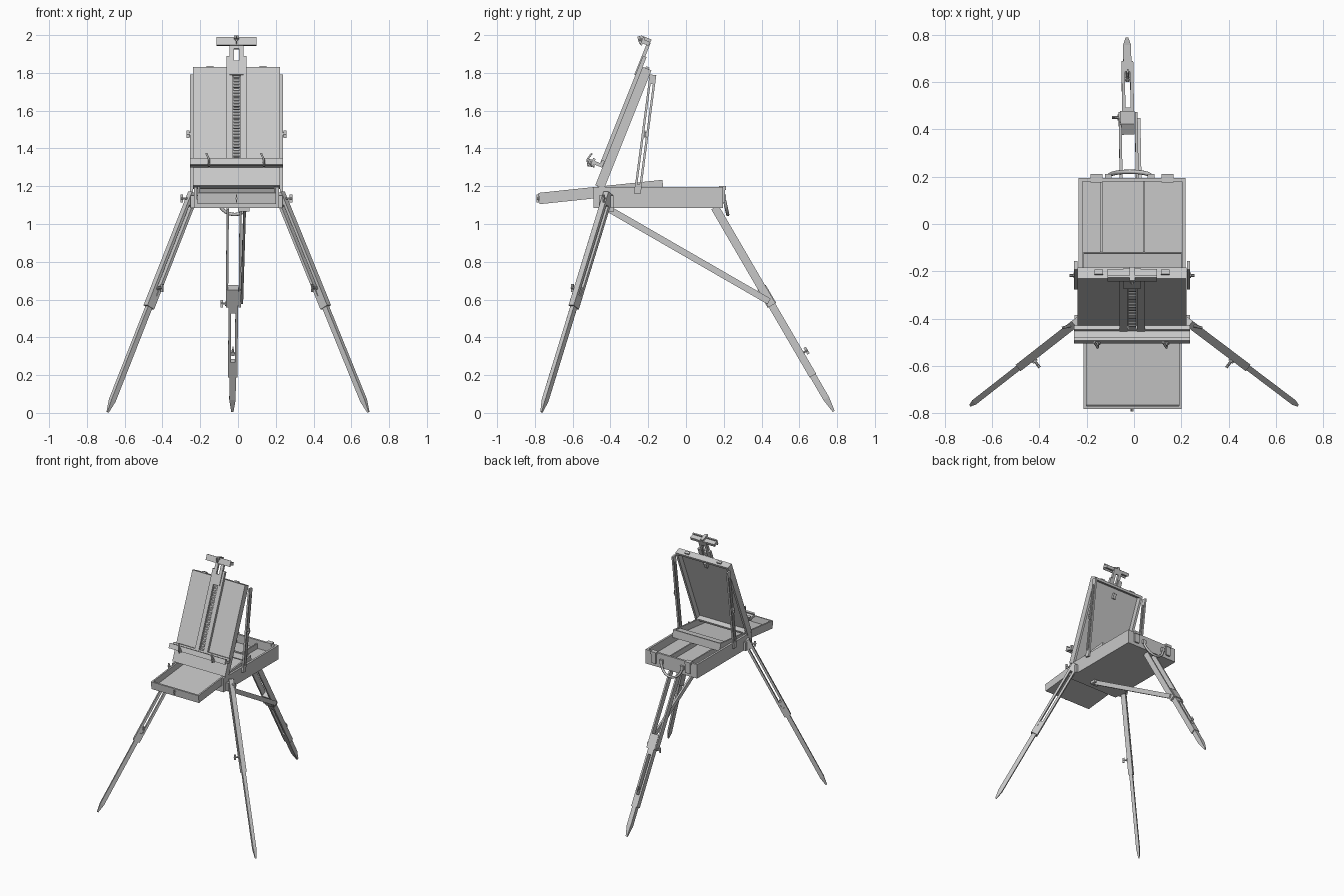
import bpy, bmesh, math
from mathutils import Matrix, Vector

cube = bpy.data.objects.get("Cube")
if cube:
    bpy.data.objects.remove(cube, do_unlink=True)

grey = bpy.data.materials.new("plain grey")
grey.use_nodes = True
tone = (0.58, 0.58, 0.58, 1)
grey.diffuse_color = tone
grey.node_tree.nodes["Principled BSDF"].inputs["Base Color"].default_value = tone

CX = -0.008  # centre line of the case


def finish(name, bm, frame):
    bmesh.ops.recalc_face_normals(bm, faces=bm.faces)
    mesh = bpy.data.meshes.new(name)
    bm.to_mesh(mesh)
    bm.free()
    mesh.materials.append(grey)
    obj = bpy.data.objects.new(name, mesh)
    obj.matrix_world = frame
    bpy.context.collection.objects.link(obj)
    return obj


def add_box(bm, x, y, z, tip=1):
    """Box from three ranges; tip scales its far z end."""
    mid = Vector([sum(r) / 2 for r in (x, y, z)])
    size = [r[1] - r[0] for r in (x, y, z)]
    made = bmesh.ops.create_cube(bm, size=1)["verts"]
    for v in made:
        k = tip if v.co.z > 0 else 1
        v.co = mid + Vector((v.co.x * size[0] * k, v.co.y * size[1] * k, v.co.z * size[2]))


def boxes(name, ranges, frame=Matrix()):
    bm = bmesh.new()
    for r in ranges:
        add_box(bm, *r)
    return finish(name, bm, frame)


def span(c, half):
    return (c - half, c + half)


def aim(a, b, wide):
    """Frame at a with z towards b and x near the wide axis."""
    a, b = Vector(a), Vector(b)
    z = (b - a).normalized()
    y = z.cross(Vector(wide)).normalized()
    rot = Matrix((y.cross(z), y, z)).transposed().to_4x4()
    return Matrix.Translation(a) @ rot, (b - a).length


def slotted(w, t, z0, z1, rail, end):
    """Two rails joined by blocks at both ends."""
    h, d = w / 2, (-t / 2, t / 2)
    return [((-h, rail - h), d, (z0, z1)), ((h - rail, h), d, (z0, z1)),
            ((rail - h, h - rail), d, (z0, z0 + end)),
            ((rail - h, h - rail), d, (z1 - end, z1))]


def wing_bolt(name, p, axis, reach=0.035):
    p, axis = Vector(p), Vector(axis)
    side = (0, 0, 1) if abs(axis.normalized().z) < 0.8 else (1, 0, 0)
    frame, _ = aim(p, p + axis, side)
    bm = bmesh.new()
    for r, z0, z1 in ((0.012, 0, 0.01), (0.006, 0, reach)):
        bmesh.ops.create_cone(bm, cap_ends=True, segments=10, radius1=r, radius2=r,
                              depth=z1 - z0, matrix=Matrix.Translation((0, 0, (z0 + z1) / 2)))
    add_box(bm, span(0, 0.02), span(0, 0.003), (reach - 0.014, reach))
    finish(name, bm, frame)


def rod(name, points, radius):
    curve = bpy.data.curves.new(name, "CURVE")
    curve.dimensions = "3D"
    curve.bevel_depth = radius
    curve.bevel_resolution = 2
    curve.use_fill_caps = True
    line = curve.splines.new("POLY")
    line.points.add(len(points) - 1)
    for pt, co in zip(line.points, points):
        pt.co = (*co, 1)
    curve.materials.append(grey)
    bpy.context.collection.objects.link(bpy.data.objects.new(name, curve))


def tray(w, depth, length, wall, floor):
    """Open box: x centred, y is length, z is depth."""
    h = w / 2
    return [((-h, h), (0, length), (0, floor)),
            ((-h, wall - h), (0, length), (0, depth)), ((h - wall, h), (0, length), (0, depth)),
            ((-h, h), (0, wall), (0, depth)), ((-h, h), (length - wall, length), (0, depth))]


# Case: low front wall so the drawer can rest on it
bottom, top, front, back = 1.085, 1.195, -0.49, 0.195
half, wall = 0.226, 0.016
frame = Matrix.Translation((CX, front, bottom))
h, long, tall = half, back - front, top - bottom
boxes("case", [((-h, h), (0, long), (0, 0.045)),
               ((-h, wall - h), (0, long), (0, tall)), ((h - wall, h), (0, long), (0, tall)),
               ((-h, h), (long - wall, long), (0, tall))], frame)
boxes("case_dividers", [(span(x, 0.005), (0.3, long), (0, tall - 0.025)) for x in (-0.13, 0.05)], frame)

# Drawer pulled out to the front, tilted
drawer = Matrix.Translation((CX + 0.002, -0.775, 1.105)) @ Matrix.Rotation(math.radians(6), 4, "X")
boxes("drawer", tray(0.415, 0.06, 0.66, 0.012, 0.012)
      + [((-0.2, 0.2), (0.585, 0.65), (0.046, 0.054))], drawer)
wing_bolt("drawer_knob", (CX, -0.77, 1.135), (0, -1, 0), 0.022)

# Lid leaning back, hollow behind
lid = Matrix.Translation((CX, -0.48, 1.205)) @ Matrix.Rotation(math.radians(-21.8), 4, "X")
lid_long, lid_deep = 0.675, 0.05
boxes("lid", tray(0.46, lid_deep, lid_long, 0.018, 0.012),
      lid @ Matrix(((1, 0, 0, 0), (0, 0, 1, 0), (0, 1, 0, 0), (0, 0, 0, 1))))
boxes("lid_catch", [(span(0, 0.012), (0.012, 0.03), (0.58, 0.62))]
      + [(span(x, 0.018), (0.015, 0.035), (lid_long, lid_long + 0.01)) for x in (-0.14, 0.14)], lid)

# Mast with a toothed channel, and its sliding top
rails = [(span(s * 0.037, 0.017), (-0.02, 0), (0.1, 0.73)) for s in (-1, 1)]
boxes("mast_rails", rails, lid)
boxes("mast_teeth", [(span(0, 0.016), (-0.014, -0.004), (0.14 + i * 0.018, 0.149 + i * 0.018))
                     for i in range(30)], lid)
boxes("mast_top", [(span(s * 0.024, 0.012), (-0.026, -0.008), (0.62, 0.81)) for s in (-1, 1)]
      + [(span(0, 0.014), (-0.026, -0.008), z) for z in ((0.62, 0.7), (0.77, 0.81))], lid)
boxes("top_clamp", [(span(0, 0.105), (-0.05, -0.012), (0.79, 0.812)),
                    (span(0, 0.105), (-0.056, -0.046), (0.778, 0.822)),
                    (span(0, 0.012), (-0.07, -0.01), (0.812, 0.827))], lid)
wing_bolt("clamp_bolt", lid @ Vector((0, -0.05, 0.815)), (0, -1, -0.3), 0.03)

# Ledge that carries the canvas
boxes("canvas_ledge", [(span(0, 0.245), (-0.055, -0.001), (0.1, 0.118)),
                       (span(0, 0.245), (-0.064, -0.05), (0.092, 0.13)),
                       (span(0, 0.245), (-0.018, -0.001), (0.1, 0.138))], lid)
for s, side in ((-1, "right"), (1, "left")):
    rod(side + "_ledge_hook", [lid @ Vector((s * 0.145 + dx, y, z)) for dx, y, z in
        ((0, -0.04, 0.09), (0, -0.075, 0.085), (0, -0.09, 0.11), (-0.015, -0.08, 0.15))], 0.005)
    wing_bolt(side + "_ledge_bolt", lid @ Vector((s * 0.145, -0.06, 0.1)), (0, -1, 0.3), 0.02)

    # Strut that props the lid
    x = CX + s * 0.238
    frame, n = aim((x, -0.258, 1.16), (x, -0.175, 1.79), (0, 1, 0))
    boxes(side + "_lid_strut", slotted(0.036, 0.014, 0, n, 0.012, 0.05), frame)
    wing_bolt(side + "_strut_bolt", (x, -0.217, 1.475), (s, 0, 0), 0.026)

    # Front leg: slotted upper part, slender pointed lower part
    a, b = Vector((CX + s * 0.228, -0.41, 1.16)), Vector((s * 0.69, -0.765, 0.004))
    run = (b - a).normalized()
    normal = run.cross(Vector((0, 0, 1))).normalized() * s
    if normal.y > 0:
        normal = -normal
    frame, n = aim(a, b, run.cross(normal))
    upper = 0.52 * n
    boxes(side + "_front_leg_upper", slotted(0.05, 0.034, 0, upper, 0.016, 0.07), frame)
    boxes(side + "_front_leg_lower", [(span(0, 0.015), span(0, 0.012), (upper - 0.12, n - 0.07)),
                                      (span(0, 0.015), span(0, 0.012), (n - 0.07, n), 0.35)], frame)
    wing_bolt(side + "_leg_bolt", a + run * upper * 0.83 + normal * 0.015, normal, 0.04)
    wing_bolt(side + "_hip_bolt", (CX + s * 0.24, -0.425, 1.135), (s, -0.25, 0), 0.058)
    boxes(side + "_hip_block", [(span(CX + s * 0.222, 0.022), (-0.46, -0.385), (1.085, 1.15))])

    # Latches on the back wall
    boxes(side + "_latch", [(span(CX + s * 0.15, 0.02), (back, back + 0.012), (1.11, 1.18)),
                            (span(CX + s * 0.15, 0.025), (back - 0.02, back + 0.016), (1.18, 1.2))])

# Rear leg: twin rails, joint, slotted lower part and point
hip = Vector((-0.02, 0.153, 1.088))
frame, n = aim(hip, (-0.03, 0.782, 0.008), (1, 0, 0))
joint = 0.6
boxes("rear_leg_rails", [(span(s * 0.034, 0.006), span(0, 0.022), (0, joint)) for s in (-1, 1)], frame)
boxes("rear_leg_joint", [(span(-0.004, 0.03), span(0, 0.026), (joint - 0.11, joint))], frame)
boxes("rear_leg_lower", slotted(0.05, 0.04, joint - 0.05, n - 0.22, 0.014, 0.09), frame)
boxes("rear_leg_point", [(span(0, 0.017), span(0, 0.017), (n - 0.3, n - 0.08)),
                         (span(0, 0.017), span(0, 0.017), (n - 0.08, n), 0.35)], frame)
wing_bolt("rear_joint_bolt", frame @ Vector((-0.034, 0, joint - 0.01)), (-1, 0, 0))
wing_bolt("rear_leg_bolt", frame @ Vector((0, 0, 0.9)), (0, 0.86, 0.5), 0.045)

# Brace from the case to the rear leg
frame, n = aim((0.035, -0.41, 1.08), (0.02, 0.44, 0.59), (0, 0.5, 0.86))
boxes("rear_brace", [(span(0, 0.017), span(0, 0.007), (0, n))], frame)
boxes("brace_mount", [(span(0.03, 0.03), (-0.43, -0.38), (1.065, 1.087))])

# Carrying handle hanging on the back wall
arc = [math.pi * i / 12 for i in range(13)]
rod("handle", [(CX - 0.01 + 0.09 * math.cos(t), back + 0.006 + 0.02 * math.sin(t),
                1.14 - 0.09 * math.sin(t)) for t in arc], 0.009)
boxes("handle_mounts", [(span(CX - 0.01 + s * 0.09, 0.014), (back, back + 0.016), (1.125, 1.155))
                        for s in (-1, 1)])
